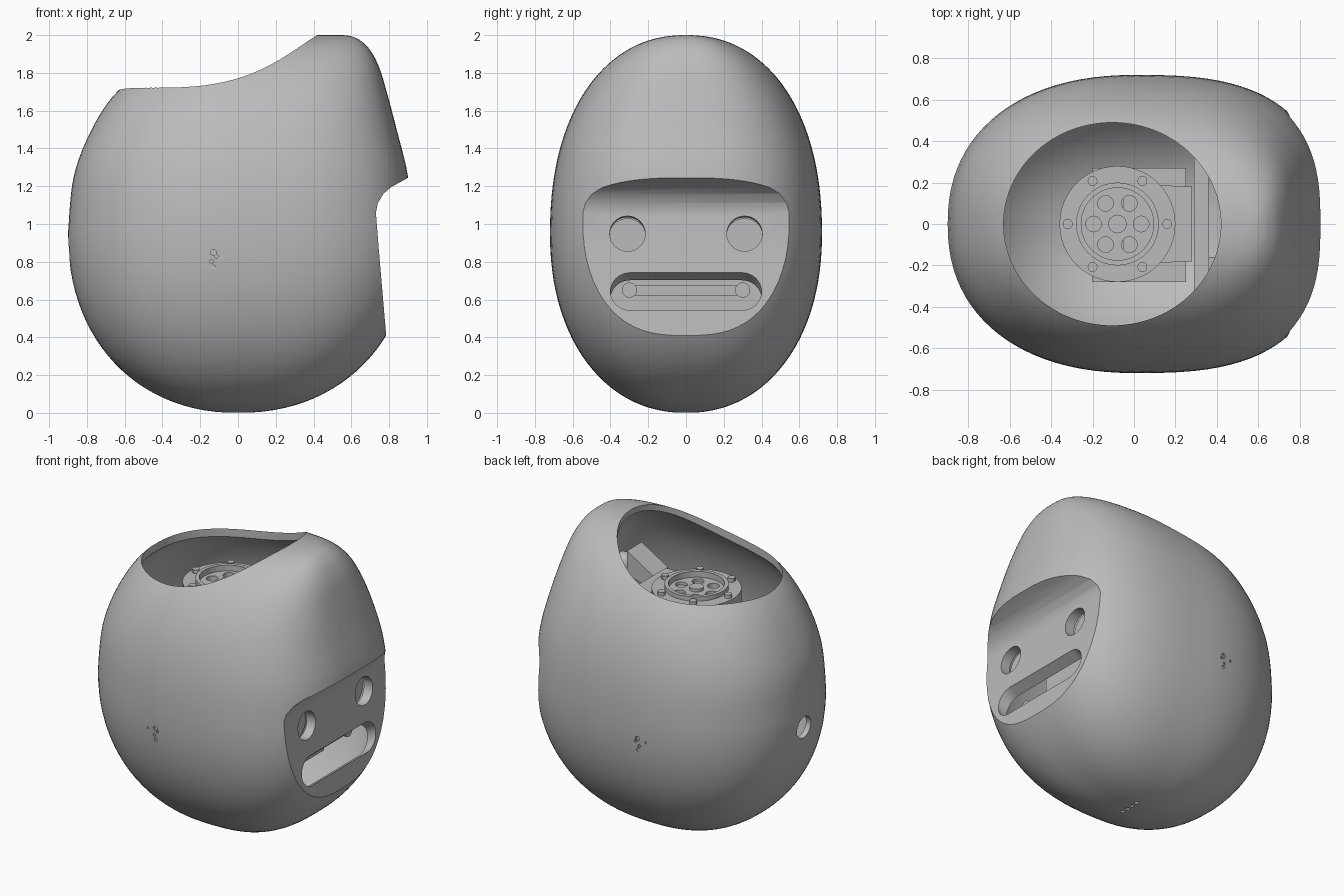
import bpy, bmesh, math
from math import sin, cos, pi

old = bpy.data.objects.get("Cube")
if old:
    bpy.data.objects.remove(old, do_unlink=True)

grey = bpy.data.materials.new("plain grey")
grey.use_nodes = True
grey.diffuse_color = (0.5, 0.5, 0.5, 1)
grey.node_tree.nodes["Principled BSDF"].inputs["Base Color"].default_value = (0.5, 0.5, 0.5, 1)


def loft(name, rings):
    """Skin a list of closed rings and cap both ends."""
    bm = bmesh.new()
    rows = [[bm.verts.new(p) for p in ring] for ring in rings]
    n = len(rows[0])
    for a, b in zip(rows, rows[1:]):
        for i in range(n):
            j = (i + 1) % n
            bm.faces.new((a[i], a[j], b[j], b[i]))
    bm.faces.new(rows[0][::-1])
    bm.faces.new(rows[-1])
    bmesh.ops.recalc_face_normals(bm, faces=bm.faces)
    mesh = bpy.data.meshes.new(name)
    bm.to_mesh(mesh)
    bm.free()
    mesh.materials.append(grey)
    obj = bpy.data.objects.new(name, mesh)
    bpy.context.collection.objects.link(obj)
    return obj


def prism(name, outline, axis, lo, hi, shift=0):
    """Extrude a 2D outline along an axis; shift slides the low end's second coordinate."""
    def place(u, v, w):
        return {"x": (w, u, v), "y": (u, w, v), "z": (u, v, w)}[axis]
    return loft(name, [[place(u, v + shift, lo) for u, v in outline],
                       [place(u, v, hi) for u, v in outline]])


def oval(cx, cy, rx, ry=None, n=32):
    ry = ry or rx
    return [(cx + rx * cos(2 * pi * i / n), cy + ry * sin(2 * pi * i / n)) for i in range(n)]


def box(x0, x1, y0, y1):
    return [(x0, y0), (x1, y0), (x1, y1), (x0, y1)]


def cut(target, cutter):
    mod = target.modifiers.new("cut", "BOOLEAN")
    mod.operation = "DIFFERENCE"
    mod.solver = "EXACT"
    mod.object = cutter
    bpy.context.view_layer.objects.active = target
    bpy.ops.object.modifier_apply(modifier=mod.name)
    bpy.data.objects.remove(cutter, do_unlink=True)


def smooth(obj, angle=30):
    bpy.ops.object.select_all(action="DESELECT")
    obj.select_set(True)
    bpy.context.view_layer.objects.active = obj
    bpy.ops.object.shade_smooth_by_angle(angle=math.radians(angle))


# Upper body profile: height, back extent, face extent
WAIST = .95
UPPER = [(WAIST, -.9, .925), (1.25, -.87, .9), (1.5, -.775, .84), (1.7, -.64, .787),
         (1.83, -.45, .747), (1.92, -.2, .7), (1.97, .1, .65), (1.992, .3, .605), (2, .42, .56)]


def spline(rows, steps=6):
    out = []
    for i in range(len(rows) - 1):
        quad = [rows[max(i - 1, 0)], rows[i], rows[i + 1], rows[min(i + 2, len(rows) - 1)]]
        for s in range(steps):
            t = s / steps
            out.append([b + .5 * t * (c - a + t * (2*a - 5*b + 4*c - d + t * (3*(b - c) + d - a)))
                        for a, b, c, d in zip(*quad)])
    return out + [rows[-1]]


def body_rows():
    """Round bowl below the waist, measured profile above it."""
    rows = []
    for k in range(1, 26):
        t, p = k / 26 * pi / 2, 2 / 2.15
        reach = sin(t) ** p
        rows.append((WAIST * (1 - cos(t) ** p), -.9 * reach, .925 * reach))
    return rows + spline(UPPER)


def body(name, scale):
    rings = []
    for z, back, face in body_rows():
        h, e = (2 - WAIST, 2.2) if z > WAIST else (WAIST, 2.15)
        width = max(.72 * max(0, 1 - (abs(z - WAIST) / h) ** e) ** (1 / e), .02)
        mid, half = (back + face) / 2, (face - back) / 2
        ring = []
        for i in range(96):
            c, s = cos(2 * pi * i / 96), sin(2 * pi * i / 96)
            p = 2 / (2.75 if c > 0 else 2.25)
            x = mid + half * math.copysign(abs(c) ** p, c)
            y = width * math.copysign(abs(s) ** p, s)
            ring.append((x * scale, y * scale, 1 + (z - 1) * scale))
        rings.append(ring)
    return loft(name, rings)


def face_cutter(offset):
    brow = [(1.2, 1.27), (.91, 1.25), (.87, 1.228), (.81, 1.195), (.77, 1.16),
            (.74, 1.11), (.73, 1.06), (.745, .87), (.787, .38), (.83, -.1), (1.2, -.1)]
    return prism("face_cutter", [(x - offset, z + offset * .4) for x, z in brow], "y", -1, 1)


# Hollow shell with the flat face recess under the brow
shell = body("shell", 1)
cut(shell, face_cutter(0))
hollow = body("hollow", .96)
cut(hollow, face_cutter(.07))
cut(shell, hollow)

# Neck opening
cut(shell, prism("neck_cutter", oval(-.105, 0, .525, .49, 96), "z", 1.4, 2.2))

# Mouth slot, sloping down inward
mouth = [(side * (.295 + .105 * sin(a)), .665 + side * .105 * cos(a))
         for side in (1, -1) for a in [pi * k / 16 for k in range(17)]]
cut(shell, prism("mouth_cutter", mouth, "x", .64, .8, -.1))

# Eye sockets
for side in (-1, 1):
    cut(shell, prism("eye_cutter", oval(side * .31, .965, .094), "x", .6, .9, -.03))

# Rear cable hole, side sensor dimples and bottom vents
cut(shell, prism("cable_cutter", oval(0, .86, .075), "x", -1.1, -.75))
for x, z, r in [(-.19, .835, .008), (-.13, .85, .016), (-.115, .83, .01),
                (-.14, .8, .01), (-.13, .77, .013)]:
    for side in (-1, 1):
        cut(shell, prism("sensor_cutter", oval(x, z, r, n=8), "y", side * .698, side))
for i in range(4):
    cut(shell, prism("vent_cutter", oval(.05, -.05 + i * .045, .014, n=8), "z", -.1, .1))
smooth(shell)

# Eyes and mouth light bar behind the face
for side, tag in ((-1, "right"), (1, "left")):
    smooth(prism(tag + "_eye", oval(side * .31, .93, .1), "x", .64, .66))
    smooth(prism(tag + "_bar_holder", oval(side * .3, .65, .04), "x", .56, .63))
prism("mouth_bar", box(.55, .61, .62, .675), "y", -.27, .27)

# Upright mounting plate
prism("mounting_plate", box(-.42, .42, .4, 1.42), "x", .33, .36)
prism("plate_rim", box(-.42, .42, 1.39, 1.42), "x", .29, .33)

# Bracket and barrel tucked under the dome
prism("dome_bracket", [(.36, 1.4), (.56, 1.46), (.56, 1.62), (.36, 1.5)], "y", -.32, -.16)
smooth(prism("dome_barrel", oval(-.24, 1.5, .06, n=20), "x", .5, .66))

# Turntable motor: body, arm, ring, hub
CX = -.08
prism("motor_body", box(-.2, .25, -.28, .27), "z", 1.1, 1.46)
prism("motor_arm", [(-.05, -.23), (.08, -.19), (.28, -.18), (.28, .18), (.08, .19), (-.05, .23)],
      "z", 1.46, 1.57)
ring = prism("turntable_ring", oval(CX, 0, .28, n=48), "z", 1.44, 1.6)
cut(ring, prism("ring_cutter", oval(CX, 0, .2, n=48), "z", 1.4, 1.7))
smooth(ring)
collar = prism("turntable_collar", oval(CX, 0, .2, n=48), "z", 1.5, 1.63)
cut(collar, prism("collar_cutter", oval(CX, 0, .175, n=48), "z", 1.4, 1.7))
smooth(collar)
hub = prism("hub", oval(CX, 0, .176, n=48), "z", 1.5, 1.59)
for k in range(6):
    a = pi / 3 * k
    cut(hub, prism("hub_cutter", oval(CX + .115 * cos(a), .115 * sin(a), .038, n=16), "z", 1.55, 1.7))
    # Bolts around the ring
    smooth(prism("ring_bolt", oval(CX + .24 * cos(a), .24 * sin(a), .024, n=12), "z", 1.58, 1.625))
smooth(hub)
smooth(prism("hub_pin", oval(CX, 0, .045, n=16), "z", 1.55, 1.61))
